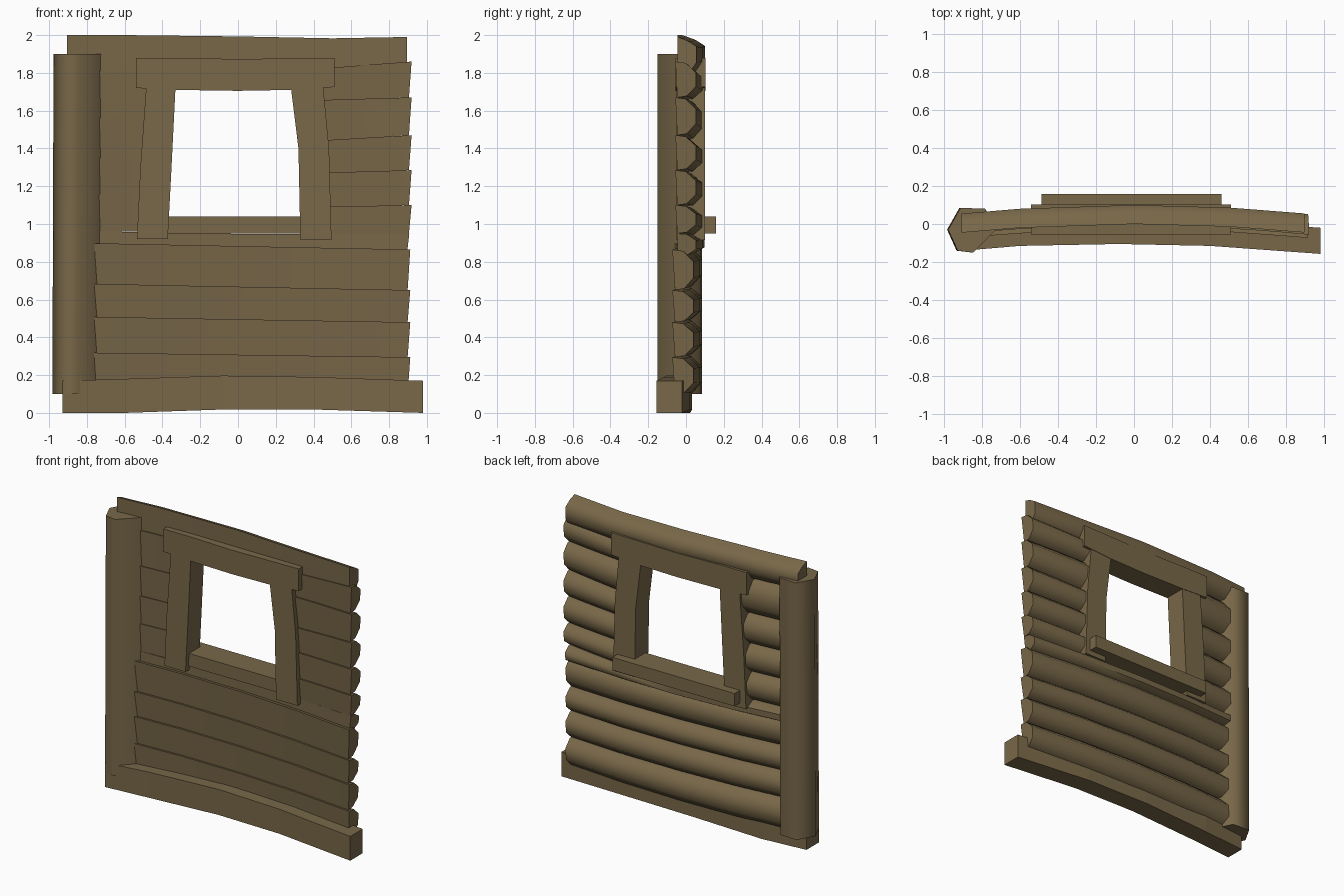
import bpy, bmesh, math

if "Cube" in bpy.data.objects:
    bpy.data.objects.remove(bpy.data.objects["Cube"])

wood = bpy.data.materials.new("brown wood")
wood.diffuse_color = (0.19, 0.138, 0.066, 1)
wood.use_nodes = True
wood.node_tree.nodes["Principled BSDF"].inputs["Base Color"].default_value = wood.diffuse_color


def loft(name, rings, smooth=0):
    """Skin a list of equal-length point rings and cap both ends."""
    bm = bmesh.new()
    vs = [[bm.verts.new(p) for p in r] for r in rings]
    n = len(vs[0])
    for a, b in zip(vs, vs[1:]):
        for i in range(n):
            j = (i + 1) % n
            bm.faces.new((a[i], a[j], b[j], b[i]))
    bm.faces.new(vs[0])
    bm.faces.new(vs[-1][::-1])
    bmesh.ops.recalc_face_normals(bm, faces=bm.faces)
    me = bpy.data.meshes.new(name)
    bm.to_mesh(me)
    bm.free()
    me.materials.append(wood)
    if smooth:
        for p in me.polygons:
            p.use_smooth = True
        me.set_sharp_from_angle(angle=math.radians(smooth))
    ob = bpy.data.objects.new(name, me)
    bpy.context.collection.objects.link(ob)
    return ob


def box_x(x, y0, y1, z0, z1):
    return [(x, y0, z0), (x, y1, z0), (x, y1, z1), (x, y0, z1)]


def box_z(z, x0, x1, y0, y1):
    return [(x0, y0, z), (x1, y0, z), (x1, y1, z), (x0, y1, z)]


# half-round log: flat front, rounded back, gently bowed along its length
PROFILE = [(0, 0), (.05, .04), (.098, .3), (.098, .7), (.05, .96), (0, 1)]


def log(name, x0, x1, left, right, front=0.0, lean=0.0, sag=0.0):
    rings = []
    for k in range(5):
        t = k / 4
        x = x0 + (x1 - x0) * t
        bend = -0.045 * (x / 0.9) ** 2
        zb = left[0] + (right[0] - left[0]) * t
        zt = left[1] + (right[1] - left[1]) * t - sag * math.sin(math.pi * t)
        # the end is cut slightly off square
        skew = 0.014 if k == 4 else 0
        rings.append([(x + skew * (f - 0.5), front + bend + d - lean * f * (1 - d / .1),
                       zb + (zt - zb) * f) for d, f in PROFILE])
    loft(name, rings, 60)


# lower full-width logs
lower_l = [0.10, 0.32, 0.51, 0.685, 0.90]
lower_r = [0.10, 0.295, 0.48, 0.65, 0.865]
for i in range(4):
    log(f"lower_log_{i + 1}", -0.86, 0.905, lower_l[i:i + 2], lower_r[i:i + 2],
        -0.013, 0.014)
log("lower_log_5", -0.86, 0.9, (0.86, 0.965), (0.83, 0.95), 0.0, 0.0, 0.01)

# short logs on each side of the window
left_z = [0.96, 1.155, 1.35, 1.56, 1.81]
right_l = [0.93, 1.09, 1.27, 1.44, 1.655, 1.82]
right_r = [0.95, 1.10, 1.285, 1.47, 1.67, 1.86]
for i in range(4):
    log(f"left_log_{i + 1}", -0.86, -0.42, left_z[i:i + 2], left_z[i:i + 2], 0, 0.006)
for i in range(5):
    log(f"right_log_{i + 1}", 0.40, 0.912, right_l[i:i + 2], right_r[i:i + 2], 0, 0.01)

# top log, sloping towards the back
top = []
for x, zb, zt in [(-0.905, 1.81, 2.0), (-0.6, 1.81, 2.0), (0, 1.80, 1.993),
                  (0.5, 1.79, 1.983), (0.895, 1.785, 1.99)]:
    b = -0.045 * (x / 0.9) ** 2
    top.append([(x, b, zb), (x, b + .06, zb + .01), (x, b + .1, zb + .07),
                (x, b + .1, zt - .05), (x, b + .05, zt - .018), (x, b, zt)])
loft("top_log", top, 60)

# corner post, six-sided
POST = [(-.98, -.03), (-.915, .085), (-.785, .08), (-.73, -.03), (-.85, -.15), (-.93, -.14)]
loft("corner_post", [[(x + s, y, z) for x, y in POST]
                     for z, s in [(0.10, -.002), (1.0, 0), (1.90, .004)]], 65)

# bowed ground beam
beam = [(-.93, -.143, 0, .17), (-.6, -.115, .0, .18), (-.08, -.105, .018, .197),
        (.4, -.115, .018, .19), (.98, -.157, 0, .17)]
loft("ground_beam", [box_x(x, y, y + .137, z0, z1) for x, y, z0, z1 in beam])

# window frame
loft("left_jamb", [box_z(z, a, b, -.05, .1) for z, a, b in
                   [(.92, -.535, -.372), (1.3, -.517, -.352), (1.74, -.485, -.33)]])
loft("right_jamb", [box_z(z, a, b, -.05, .1) for z, a, b in
                    [(.915, .33, .495), (1.4, .32, .482), (1.74, .278, .45)]])
loft("lintel", [box_x(x, -.056, .103, z0, z1) for x, z0, z1 in
                [(-.54, 1.72, 1.88), (-.33, 1.71, 1.88), (0, 1.705, 1.873),
                 (.28, 1.71, 1.877), (.51, 1.725, 1.88)]])
loft("window_sill", [box_x(x, -.02, .158, .95, 1.04) for x in (-.487, .46)])
